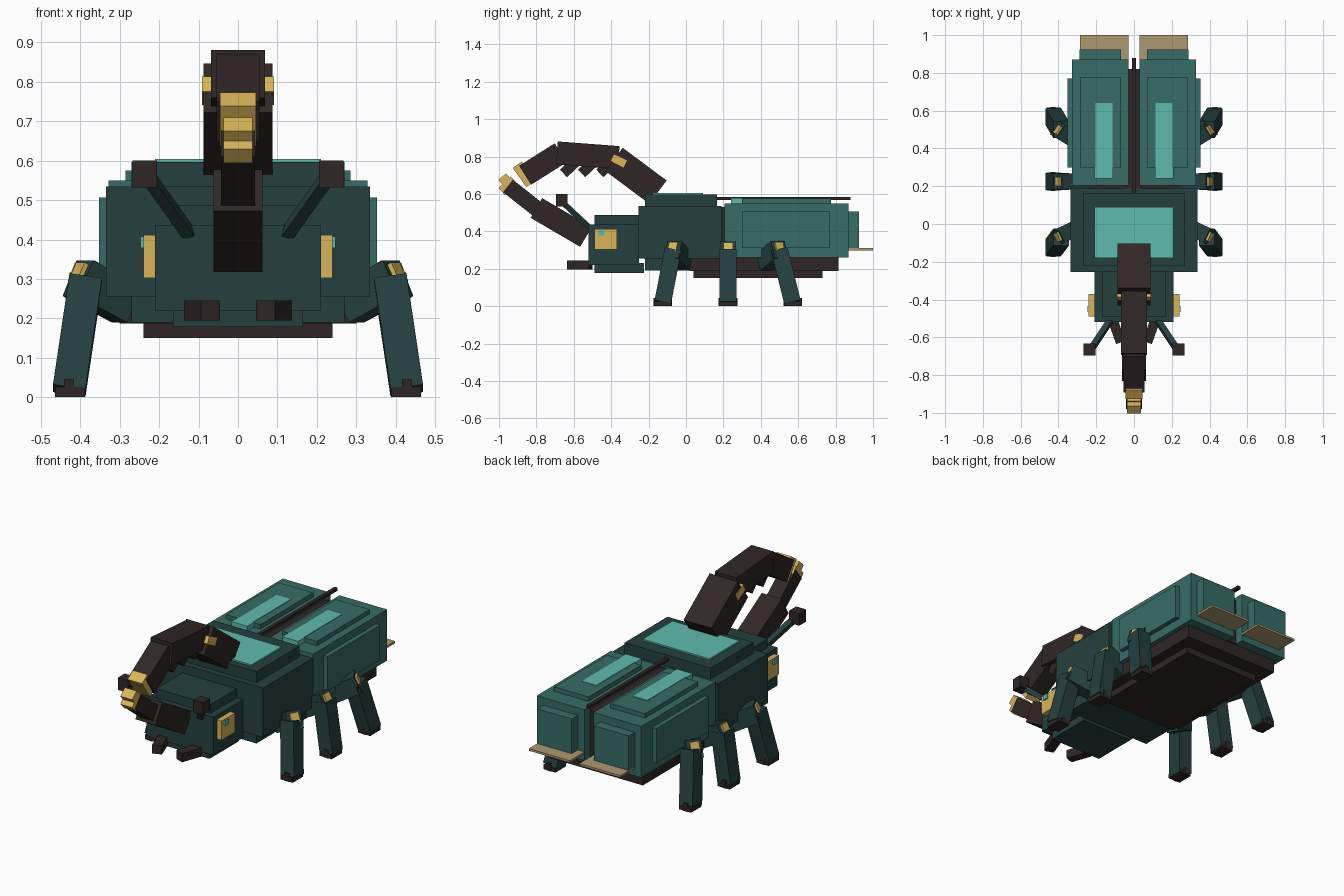
import bpy
from mathutils import Matrix, Vector

cube = bpy.data.objects.get("Cube")
if cube:
    bpy.data.objects.remove(cube, do_unlink=True)


def linear(c):
    c /= 255
    return c / 12.92 if c <= 0.04045 else ((c + 0.055) / 1.055) ** 2.4


def material(name, *rgb):
    m = bpy.data.materials.new(name)
    m.use_nodes = True
    col = (*[linear(c) for c in rgb], 1)
    m.diffuse_color = col
    bsdf = m.node_tree.nodes["Principled BSDF"]
    bsdf.inputs["Base Color"].default_value = col
    bsdf.inputs["Roughness"].default_value = 0.9
    return m


DARK = material("dark teal", 36, 64, 63)
SHELL = material("shell teal", 55, 108, 102)
LIGHT = material("light teal", 95, 187, 174)
BROWN = material("dark brown", 48, 38, 38)
GOLD = material("gold", 216, 181, 88)
BEIGE = material("beige", 174, 153, 113)


def block(name, mat, matrix):
    """Unit cube placed by a matrix that holds its size, turn and centre."""
    bpy.ops.mesh.primitive_cube_add(size=1)
    ob = bpy.context.object
    ob.name = name
    ob.data.transform(matrix)
    ob.data.materials.append(mat)
    return ob


def box(name, mat, x, y, z):
    """Box from its extents; a single x number means symmetric about x = 0."""
    x = x if isinstance(x, tuple) else (-x, x)
    spans = (x, y, z)
    centre = Vector([(a + b) / 2 for a, b in spans])
    size = [abs(b - a) for a, b in spans]
    return block(name, mat, Matrix.Translation(centre) @ Matrix.Diagonal((*size, 1)))


def beam(name, mat, p, q, width, depth, hint=(1, 0, 0)):
    """Box running from p to q; width lies along the hint direction."""
    p, q = Vector(p), Vector(q)
    zax = (q - p).normalized()
    yax = zax.cross(Vector(hint)).normalized()
    xax = yax.cross(zax)
    rot = Matrix((xax, yax, zax)).transposed().to_4x4()
    size = Matrix.Diagonal((width, depth, (q - p).length, 1))
    return block(name, mat, Matrix.Translation((p + q) / 2) @ rot @ size)


# Thorax and belly
box("thorax", DARK, 0.335, (-0.255, 0.19), (0.255, 0.535))
box("thorax_underside", DARK, 0.27, (-0.22, 0.15), (0.19, 0.26))
box("thorax_top", DARK, 0.27, (-0.22, 0.165), (0.53, 0.597))
box("thorax_plate", LIGHT, 0.21, (-0.18, 0.09), (0.59, 0.605))
box("belly", BROWN, 0.30, (0.02, 0.815), (0.187, 0.275))
box("belly_lower", BROWN, 0.24, (0.04, 0.73), (0.15, 0.2))
box("abdomen_core", BROWN, 0.04, (0.18, 0.82), (0.26, 0.53))
box("back_ridge", BROWN, 0.01, (0.165, 0.88), (0.568, 0.585))

# Head
box("head", DARK, 0.21, (-0.52, -0.25), (0.22, 0.437))
box("head_top", DARK, 0.17, (-0.49, -0.25), (0.43, 0.487))
box("head_underside", DARK, 0.165, (-0.49, -0.225), (0.178, 0.23))

for side, s in (("left", 1), ("right", -1)):
    def sbox(name, mat, x, y, z):
        return box(f"{side}_{name}", mat, tuple(s * v for v in x), y, z)

    def sbeam(name, mat, p, q, *rest):
        flip = lambda v: (s * v[0], v[1], v[2])
        return beam(f"{side}_{name}", mat, flip(p), flip(q), *rest)

    # Wing case with raised panels, and the wing tip under it
    sbox("wing_case", SHELL, (0.028, 0.328), (0.205, 0.87), (0.26, 0.55))
    sbox("wing_case_top", SHELL, (0.07, 0.285), (0.30, 0.775), (0.54, 0.575))
    sbox("wing_case_side", SHELL, (0.32, 0.353), (0.30, 0.77), (0.31, 0.507))
    sbox("wing_case_rear", SHELL, (0.07, 0.288), (0.86, 0.925), (0.31, 0.507))
    sbox("wing_case_patch", LIGHT, (0.11, 0.21), (0.24, 0.30), (0.548, 0.578))
    sbox("wing_case_stripe", LIGHT, (0.115, 0.205), (0.30, 0.64), (0.573, 0.578))
    sbox("wing_tip", BEIGE, (0.03, 0.287), (0.6, 1.0), (0.298, 0.31))

    # Eye and pupil
    sbox("eye", GOLD, (0.2, 0.24), (-0.49, -0.37), (0.303, 0.412))
    sbox("pupil", LIGHT, (0.235, 0.247), (-0.467, -0.435), (0.378, 0.408))

    # Mandible and antenna
    sbeam("mandible", BROWN, (0.112, -0.51, 0.22), (0.07, -0.627, 0.22), 0.052, 0.05)
    sbeam("antenna", DARK, (0.125, -0.51, 0.415), (0.225, -0.66, 0.555), 0.03, 0.03)
    sbox("antenna_tip", BROWN, (0.205, 0.268), (-0.695, -0.633), (0.532, 0.601))

    # Legs: splayed hip, gold knee, shin and foot
    for place, y, lean in (("front", -0.07, -0.055), ("middle", 0.225, 0), ("rear", 0.5, 0.07)):
        hip = Vector((0.28, y - lean * 1.1, 0.235))
        knee = Vector((0.405, y, 0.302))
        out = (knee - hip).normalized()
        sbeam(f"{place}_hip", DARK, hip, knee, 0.1, 0.085, (0, 0, 1))
        sbeam(f"{place}_knee", GOLD, knee - out * 0.03 + Vector((0, 0, 0.014)),
              knee + out * 0.006 + Vector((0, 0, 0.014)), 0.052, 0.05, (0, 0, 1))
        foot = Vector((0.428, y + lean, 0.018))
        sbeam(f"{place}_shin", DARK, (0.386, y, 0.3), foot, 0.083, 0.09)
        fx, fy = foot.x, foot.y
        sbox(f"{place}_foot", BROWN, (fx - 0.04, fx + 0.036), (fy - 0.047, fy + 0.047), (0, 0.026))
        sbox(f"{place}_claw", BROWN, (fx - 0.012, fx + 0.014), (fy - 0.05, fy + 0.05), (0, 0.045))

    # Gold stud on the side of the arched horn
    sbeam("horn_stud", GOLD, (0.07, -0.395, 0.795), (0.07, -0.325, 0.76), 0.042, 0.042)

# Arched horn: each segment gives name, colour, start (y, z), end (y, z), width, thickness
horn = (
    ("horn_base", BROWN, (-0.15, 0.61), (-0.385, 0.785), 0.176, 0.155),
    ("horn_arch", BROWN, (-0.36, 0.795), (-0.69, 0.82), 0.136, 0.122),
    ("horn_bend", BROWN, (-0.67, 0.82), (-0.86, 0.70), 0.11, 0.12),
    ("horn_ring", GOLD, (-0.842, 0.722), (-0.89, 0.688), 0.092, 0.125),
    ("horn_tip", GOLD, (-0.92, 0.675), (-0.985, 0.612), 0.074, 0.05),
    ("horn_joint", GOLD, (-0.935, 0.678), (-0.975, 0.643), 0.074, 0.085),
    ("horn_return", BROWN, (-0.952, 0.643), (-0.79, 0.515), 0.085, 0.085),
    ("horn_end", BROWN, (-0.80, 0.525), (-0.535, 0.37), 0.125, 0.122),
)
for name, mat, a, b, width, depth in horn:
    beam(name, mat, (0, *a), (0, *b), width, depth)

# Teeth under the arch
for i in range(3):
    y = -0.635 + 0.097 * i
    beam(f"horn_tooth_{i + 1}", BROWN, (0, y + 0.05, 0.775), (0, y - 0.02, 0.71), 0.08, 0.055)
